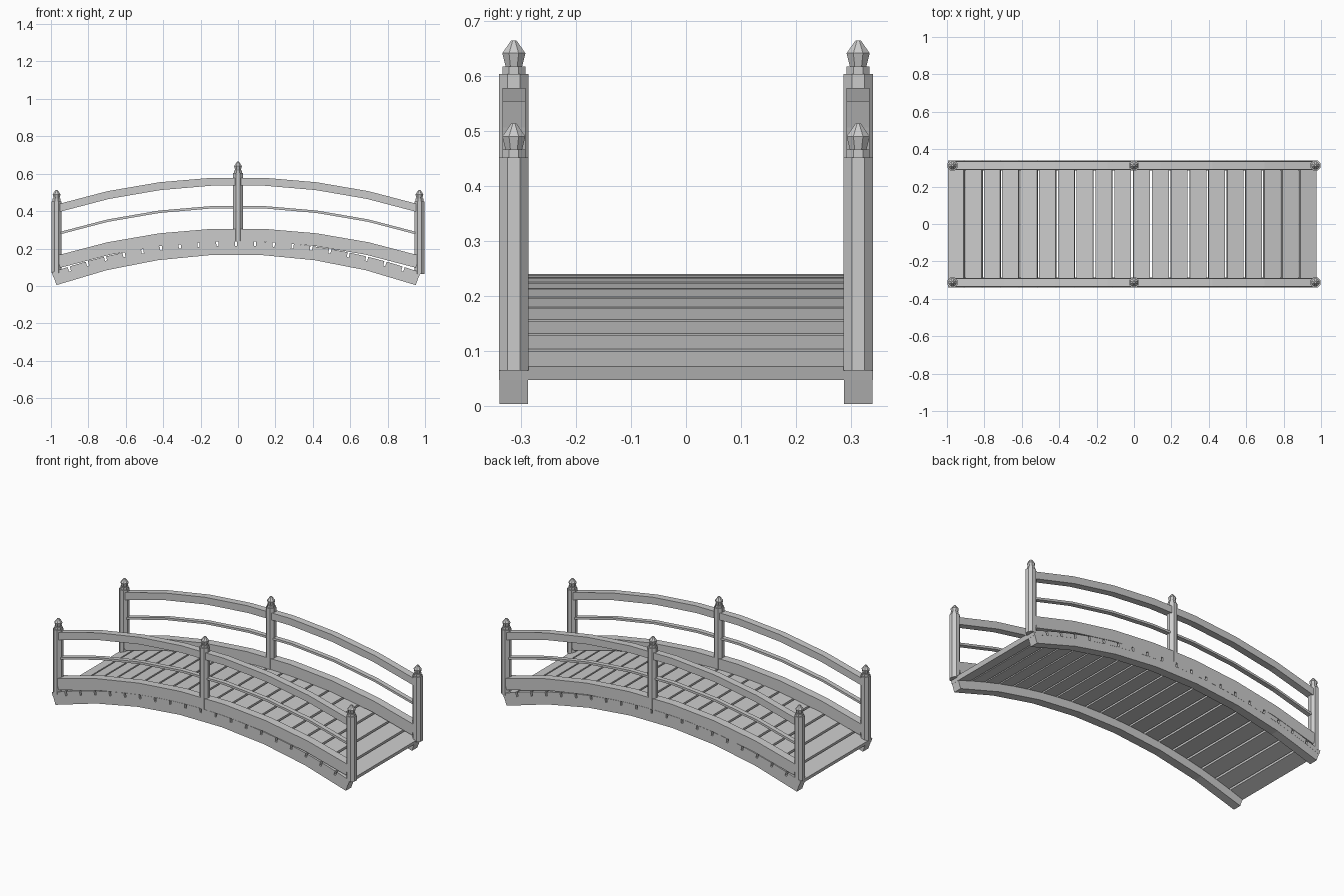
import bpy, bmesh
from math import sin, cos, sqrt, asin, pi

if "Cube" in bpy.data.objects:
    bpy.data.objects.remove(bpy.data.objects["Cube"])

SIDE_Y = 0.3125   # centre line of each railing
SHIFT = -0.01     # deck and beams sit slightly left of the posts


def finish(bm, name):
    bmesh.ops.recalc_face_normals(bm, faces=bm.faces)
    mesh = bpy.data.meshes.new(name)
    bm.to_mesh(mesh)
    bm.free()
    obj = bpy.data.objects.new(name, mesh)
    bpy.context.collection.objects.link(obj)
    return obj


def extrude_outline(name, outline, y0, y1):
    """Extrude a closed x-z outline from y0 to y1."""
    bm = bmesh.new()
    a = [bm.verts.new((x, y0, z)) for x, z in outline]
    b = [bm.verts.new((x, y1, z)) for x, z in outline]
    n = len(a)
    bm.faces.new(a)
    bm.faces.new(b[::-1])
    for i in range(n):
        j = (i + 1) % n
        bm.faces.new((a[i], b[i], b[j], a[j]))
    return finish(bm, name)


def arc_outline(apex, radius, depth, half_x, segs=7, shift=0.0):
    """Arched band: apex is the top height, depth goes towards the centre."""
    half = asin(half_x / radius)
    angles = [-half + 2 * half * i / segs for i in range(segs + 1)]
    zc = apex - radius
    top = [(shift + radius * sin(t), zc + radius * cos(t)) for t in angles]
    r = radius - depth
    low = [(shift + r * sin(t), zc + r * cos(t)) for t in angles]
    return top + low[::-1]


def lathe(name, profile, x, y, sides=8):
    """Octagonal turned part; profile = (distance to flat, z)."""
    bm = bmesh.new()
    rings = []
    for r, z in profile:
        c = r / cos(pi / sides)
        rings.append([bm.verts.new((x + c * cos((k + 0.5) * 2 * pi / sides),
                                    y + c * sin((k + 0.5) * 2 * pi / sides), z))
                      for k in range(sides)])
    for lo, hi in zip(rings, rings[1:]):
        for k in range(sides):
            m = (k + 1) % sides
            bm.faces.new((lo[k], lo[m], hi[m], hi[k]))
    bm.faces.new(rings[0])
    bm.faces.new(rings[-1])
    return finish(bm, name)


for side, s in (("front", -1), ("back", 1)):
    y = s * SIDE_Y

    def band(name, width, *args, **kw):
        extrude_outline(f"{side}_{name}", arc_outline(*args, **kw),
                        y - width / 2, y + width / 2)

    # arched beam, curb and two rails
    band("beam", 0.052, 0.218, 2.95, 0.05, 0.977, shift=SHIFT)
    band("curb", 0.050, 0.308, 3.30, 0.068, 0.97)
    band("middle_rail", 0.028, 0.430, 3.30, 0.013, 0.97)
    band("top_rail", 0.042, 0.581, 3.30, 0.042, 0.97)

    # posts with collar and finial
    for label, px, base, top in (("left", -0.97, 0.07, 0.452),
                                 ("middle", 0.0, 0.24, 0.603),
                                 ("right", 0.97, 0.065, 0.452)):
        lathe(f"{side}_{label}_post",
              [(0.027, base), (0.027, top), (0.021, top), (0.021, top + 0.014),
               (0.015, top + 0.014), (0.021, top + 0.038), (0.005, top + 0.061)],
              px, y)

# deck planks laid along the arch
R, APEX, STEP, GAP, THICK = 2.972, 0.240, 0.034, 0.012, 0.026
for i in range(20):
    t = (i - 9.5) * STEP
    w = (R * STEP - GAP) / 2
    tx, tz = cos(t), -sin(t)
    cx, cz = SHIFT + R * sin(t), APEX - R + R * cos(t)
    outline = [(cx + u * tx - d * sin(t), cz + u * tz - d * cos(t))
               for u, d in ((-w, 0), (w, 0), (w, THICK), (-w, THICK))]
    extrude_outline(f"plank_{i + 1:02d}", outline, -0.339, 0.339)
